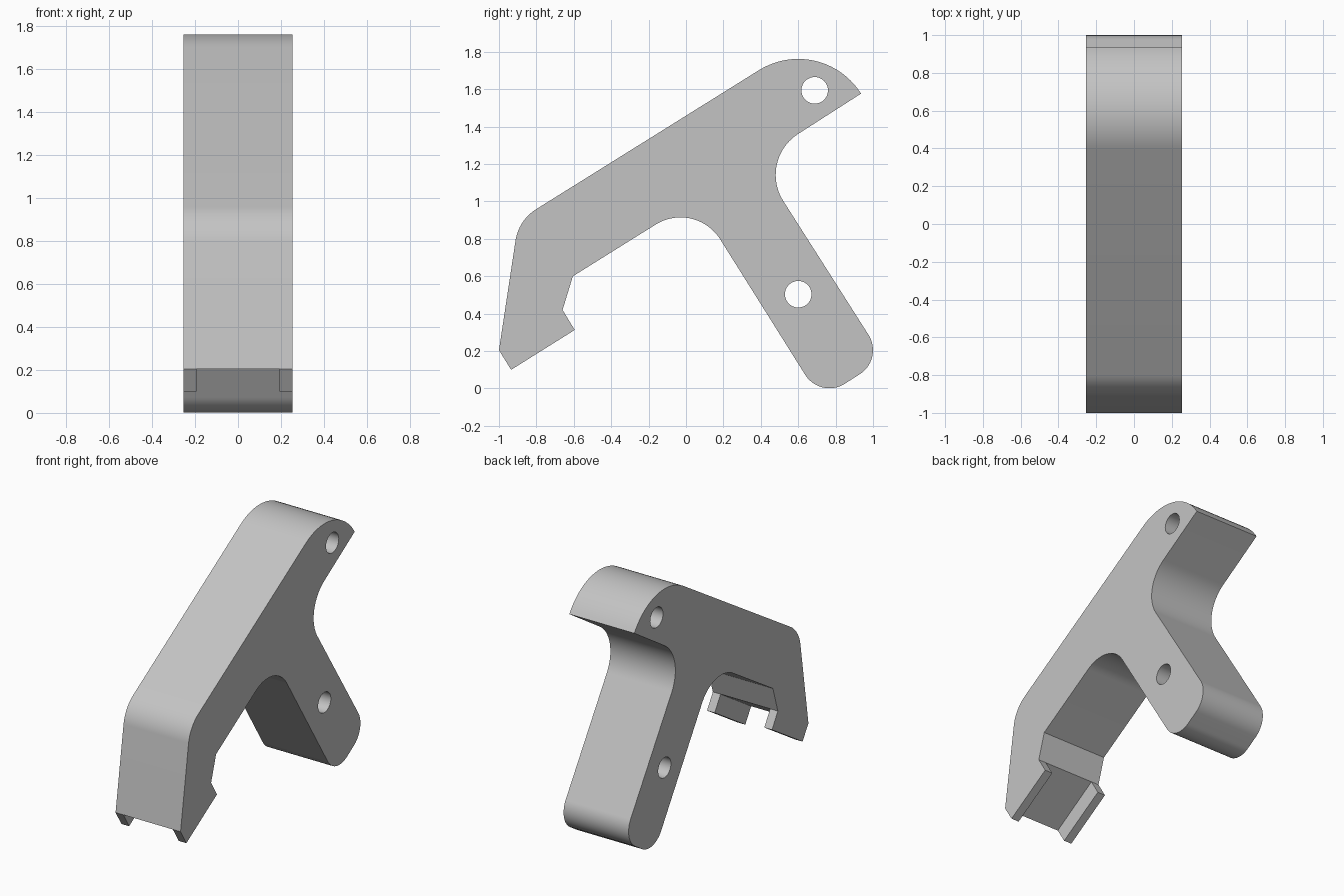
import bpy
import bmesh
import math
from mathutils import Vector

cube = bpy.data.objects.get("Cube")
if cube:
    bpy.data.objects.remove(cube, do_unlink=True)

HALF_WIDTH = 0.253
TILT = math.radians(32.2)

grey = bpy.data.materials.new("light_grey")
grey.use_nodes = True
grey.diffuse_color = (0.55, 0.55, 0.55, 1)
grey.node_tree.nodes["Principled BSDF"].inputs["Base Color"].default_value = grey.diffuse_color


def arc(centre, radius, start, end, steps=20):
    """Points on a circular arc in the side plane."""
    angles = [start + (end - start) * i / steps for i in range(steps + 1)]
    return [Vector((centre[0] + radius * math.cos(a), centre[1] + radius * math.sin(a)))
            for a in angles]


def fillet(prev, corner, nxt, radius):
    """Round one corner of the outline with a tangent arc."""
    prev, corner, nxt = Vector(prev), Vector(corner), Vector(nxt)
    d1, d2 = (prev - corner).normalized(), (nxt - corner).normalized()
    half = d1.angle(d2) / 2
    centre = corner + (d1 + d2).normalized() * (radius / math.sin(half))
    reach = radius / math.tan(half)
    p1, p2 = corner + d1 * reach - centre, corner + d2 * reach - centre
    a1, a2 = math.atan2(p1.y, p1.x), math.atan2(p2.y, p2.x)
    sweep = (a2 - a1 + math.pi) % (2 * math.pi) - math.pi
    return arc(centre, radius, a1, a1 + sweep)


def prism(name, outline, half_width):
    """Extrude a side outline (y, z) across the width."""
    bm = bmesh.new()
    face = bm.faces.new([bm.verts.new((-half_width, p[0], p[1])) for p in outline])
    new = bmesh.ops.extrude_face_region(bm, geom=[face])["geom"]
    verts = [g for g in new if isinstance(g, bmesh.types.BMVert)]
    bmesh.ops.translate(bm, verts=verts, vec=(2 * half_width, 0, 0))
    bmesh.ops.recalc_face_normals(bm, faces=bm.faces)
    mesh = bpy.data.meshes.new(name)
    bm.to_mesh(mesh)
    bm.free()
    mesh.materials.append(grey)
    obj = bpy.data.objects.new(name, mesh)
    bpy.context.collection.objects.link(obj)
    return obj


def cut(target, cutter):
    """Subtract a cutter and remove it."""
    cutter.hide_render = True
    mod = target.modifiers.new(cutter.name, "BOOLEAN")
    mod.operation = "DIFFERENCE"
    mod.solver = "EXACT"
    mod.object = cutter
    bpy.ops.object.modifier_apply(modifier=mod.name)
    bpy.data.objects.remove(cutter, do_unlink=True)


# Outline corners with their rounding radii (zero is sharp)
foot_front, foot_back = (-1.0, 0.205), (-0.66, 0.42)
corners = [
    (foot_front, 0), ((-0.895, 0.9), 0.24),
    ("head", 0),
    ((0.381, 1.221), 0.26),
    ((1.058, 0.158), 0.153), ((0.719, -0.057), 0.153),
    ((0.05, 1.009), 0.25),
    ((-0.605, 0.6), 0), (foot_back, 0), ((-0.595, 0.313), 0), ((-0.935, 0.1), 0),
]
head = arc((0.6, 1.365), 0.397, TILT + math.pi / 2, TILT)

outline = []
for i, (point, radius) in enumerate(corners):
    if point == "head":
        outline += head
    elif radius:
        before, after = corners[i - 1][0], corners[(i + 1) % len(corners)][0]
        before = head[-1] if before == "head" else before
        after = head[0] if after == "head" else after
        outline += fillet(before, point, after, radius)
    else:
        outline.append(Vector(point))

bracket = prism("angled_bracket", outline, HALF_WIDTH)
bpy.context.view_layer.objects.active = bracket
bracket.select_set(True)

# Two pin holes through the sides
for name, centre in (("upper_hole", (0.688, 1.594)), ("lower_hole", (0.6, 0.504))):
    cut(bracket, prism(name, arc(centre, 0.071, 0, 2 * math.pi, 40)[:-1], HALF_WIDTH + 0.1))

# Channel under the foot, leaving a lip on each side
a, b = Vector(foot_front), Vector(foot_back)
along = (b - a).normalized() * 0.1
down = Vector((along.y, -along.x)) * 2
cut(bracket, prism("foot_channel", [a - along, b + along, b + along + down, a - along + down], 0.193))

bpy.ops.object.shade_smooth_by_angle(angle=math.radians(25))
